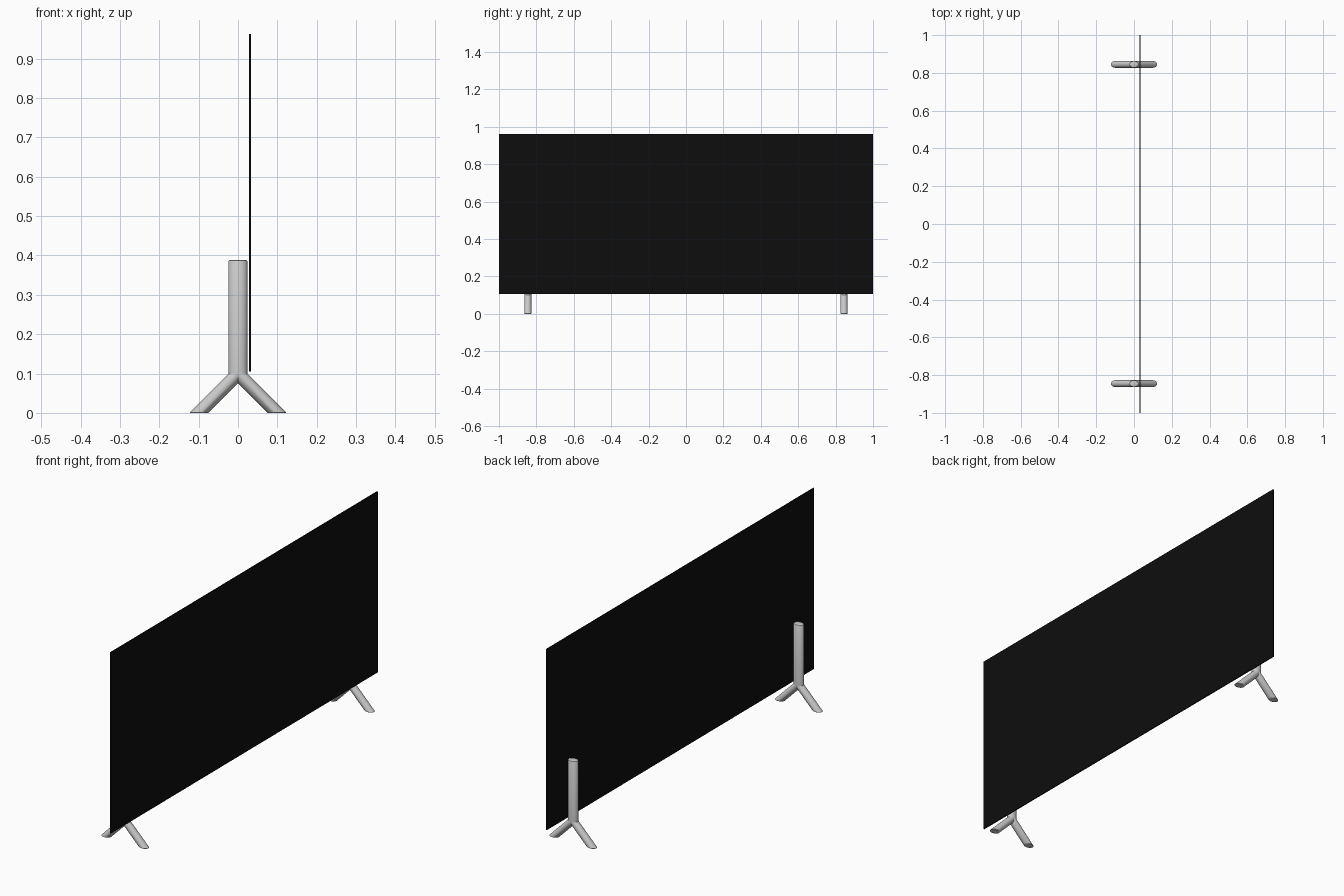
import bpy
import bmesh
from math import cos, sin, pi, radians

if "Cube" in bpy.data.objects:
    bpy.data.objects.remove(bpy.data.objects["Cube"])

SIDES = 32
RX, RY = 0.024, 0.018      # oval tube section
JOINT_Z = 0.1


def tube(name, rings, y):
    """Capped tube through horizontal ovals given as (x, z, inset)."""
    bm = bmesh.new()
    loops = []
    for x, z, inset in rings:
        loops.append([bm.verts.new((x + (RX - inset) * cos(2 * pi * i / SIDES),
                                    (RY - inset) * sin(2 * pi * i / SIDES), z))
                      for i in range(SIDES)])
    for a, b in zip(loops, loops[1:]):
        for i in range(SIDES):
            j = (i + 1) % SIDES
            bm.faces.new((a[i], a[j], b[j], b[i]))
    bm.faces.new(loops[0])
    bm.faces.new(loops[-1])
    bmesh.ops.recalc_face_normals(bm, faces=bm.faces)
    mesh = bpy.data.meshes.new(name)
    bm.to_mesh(mesh)
    bm.free()
    obj = bpy.data.objects.new(name, mesh)
    obj.location.y = y
    bpy.context.collection.objects.link(obj)
    bpy.ops.object.select_all(action='DESELECT')
    obj.select_set(True)
    bpy.context.view_layer.objects.active = obj
    bpy.ops.object.shade_smooth_by_angle(angle=radians(35))
    return obj


# Thin screen panel
bpy.ops.mesh.primitive_cube_add(size=1, location=(0.0308, 0, 0.534))
screen = bpy.context.object
screen.name = "screen_panel"
screen.scale = (0.005, 2.0, 0.857)
bpy.ops.object.transform_apply(location=False, rotation=False, scale=True)
black = bpy.data.materials.new("black_glass")
black.diffuse_color = (0.004, 0.004, 0.004, 1)
black.use_nodes = True
black.node_tree.nodes["Principled BSDF"].inputs["Base Color"].default_value = black.diffuse_color
screen.data.materials.append(black)

# Two Y-shaped stands behind the panel
for side, y in (("left", -0.845), ("right", 0.845)):
    # Upright post with a slightly eased top edge
    tube(f"{side}_stand_post",
         [(0, JOINT_Z, 0), (0, 0.385, 0), (0, 0.387, 0.001), (0, 0.388, 0.003)], y)
    # Splayed feet, cut flat at the floor
    for label, s in (("rear", -1), ("front", 1)):
        tube(f"{side}_stand_{label}_foot",
             [(s * 0.099, 0, 0.001), (s * 0.098, 0.001, 0), (0, JOINT_Z, 0)], y)
